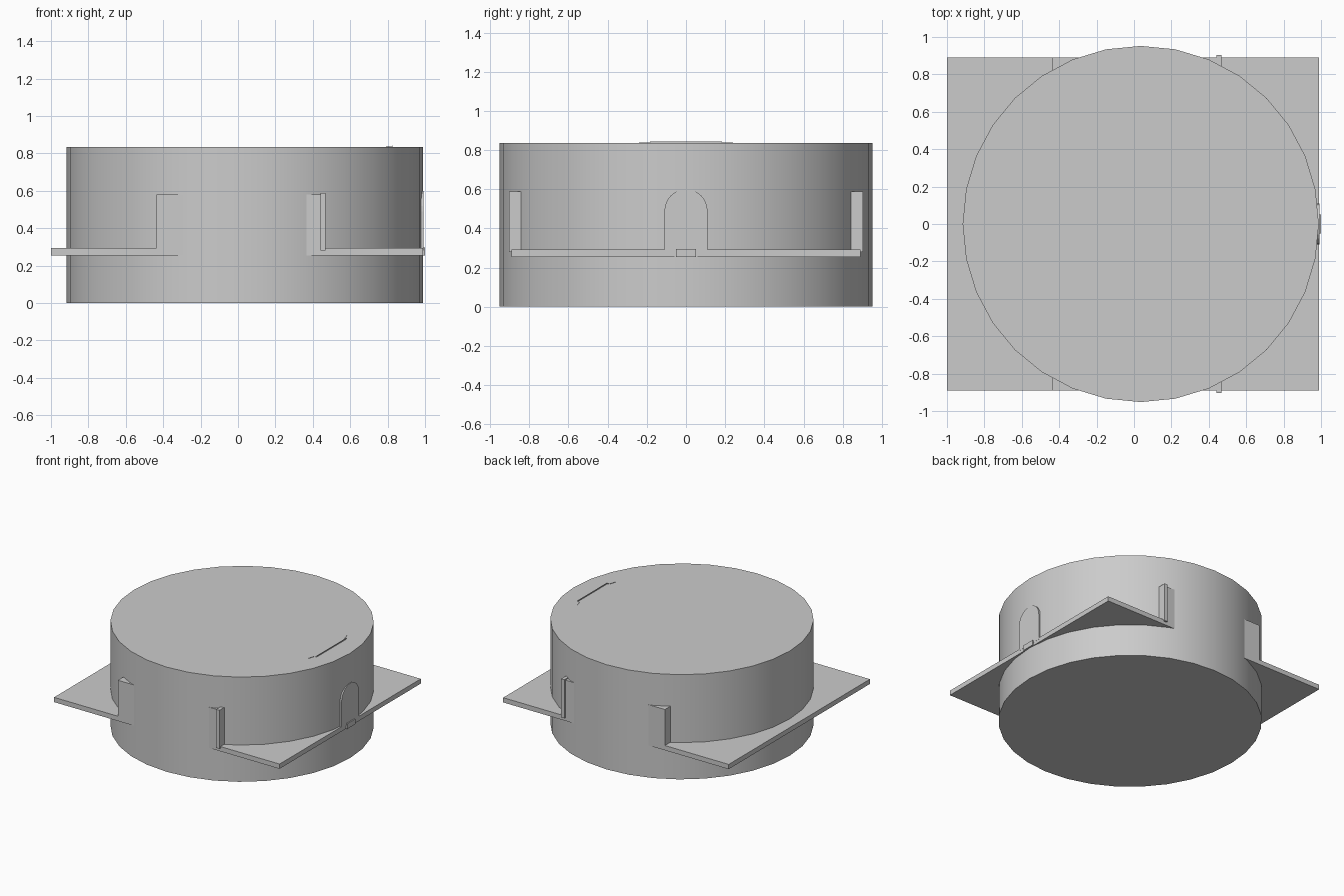
import bpy
import bmesh
import math
from mathutils import Vector

default = bpy.data.objects.get("Cube")
if default:
    bpy.data.objects.remove(default, do_unlink=True)

grey = bpy.data.materials.new("light_grey")
grey.use_nodes = True
grey.diffuse_color = (0.6, 0.6, 0.6, 1)
grey.node_tree.nodes["Principled BSDF"].inputs["Base Color"].default_value = grey.diffuse_color


def finish(name, bm):
    bmesh.ops.recalc_face_normals(bm, faces=bm.faces)
    mesh = bpy.data.meshes.new(name)
    bm.to_mesh(mesh)
    bm.free()
    mesh.materials.append(grey)
    obj = bpy.data.objects.new(name, mesh)
    bpy.context.collection.objects.link(obj)
    return obj


def prism(name, points, direction):
    """Extrude a closed planar outline along a direction."""
    bm = bmesh.new()
    face = bm.faces.new([bm.verts.new(p) for p in points])
    made = bmesh.ops.extrude_face_region(bm, geom=[face], use_keep_orig=True)
    moved = [g for g in made["geom"] if isinstance(g, bmesh.types.BMVert)]
    bmesh.ops.translate(bm, verts=moved, vec=Vector(direction))
    return finish(name, bm)


def box(name, x0, x1, y0, y1, z0, z1):
    base = [(x0, y0, z0), (x1, y0, z0), (x1, y1, z0), (x0, y1, z0)]
    return prism(name, base, (0, 0, z1 - z0))


# Round drum with smooth sides
centre_x, radius, height, sides = 0.036, 0.952, 0.835, 32
ring = [(centre_x + radius * math.cos(math.tau * i / sides),
         radius * math.sin(math.tau * i / sides), 0) for i in range(sides)]
drum = prism("drum", ring, (0, 0, height))
bpy.ops.object.select_all(action="DESELECT")
drum.select_set(True)
bpy.context.view_layer.objects.active = drum
bpy.ops.object.shade_smooth_by_angle(angle=math.radians(30))

# Flat platform around the drum, with a small sill at the door
box("platform", -1, 0.99, -0.89, 0.89, 0.255, 0.293)
box("door_sill", 0.9, 1, -0.05, 0.05, 0.255, 0.296)

# Inner block whose corners break through the drum
box("inner_block", -0.437, 0.445, -0.89, 0.89, 0.256, 0.58)

# Thin upright walls beside the block
for side, label in ((-1, "right"), (1, "left")):
    inner, outer = sorted((side * 0.6, side * 0.904))
    box("wall_" + label, 0.441, 0.469, inner, outer, 0.28, 0.588)

# Arched door just proud of the drum
door_half, spring = 0.11, 0.49
arch = [(0.9, door_half * math.cos(math.pi * i / 12),
         spring + door_half * math.sin(math.pi * i / 12)) for i in range(13)]
outline = [(0.9, door_half, 0.28)] + arch + [(0.9, -door_half, 0.28)]
prism("arched_door", outline, (0.091, 0, 0))

# Fine ridge on the roof, bent inward at both ends
path = [(0.792, -0.24), (0.808, -0.19), (0.825, -0.185),
        (0.825, 0.185), (0.808, 0.19), (0.792, 0.24)]
for i, (a, b) in enumerate(zip(path, path[1:])):
    start, end = Vector((*a, height - 0.01)), Vector((*b, height - 0.01))
    across = (end - start).cross(Vector((0, 0, 1))).normalized() * 0.002
    rise = 0.018 if i == 2 else 0.013
    prism(f"roof_ridge_{i + 1}",
          [start - across, end - across, end + across, start + across], (0, 0, rise))
